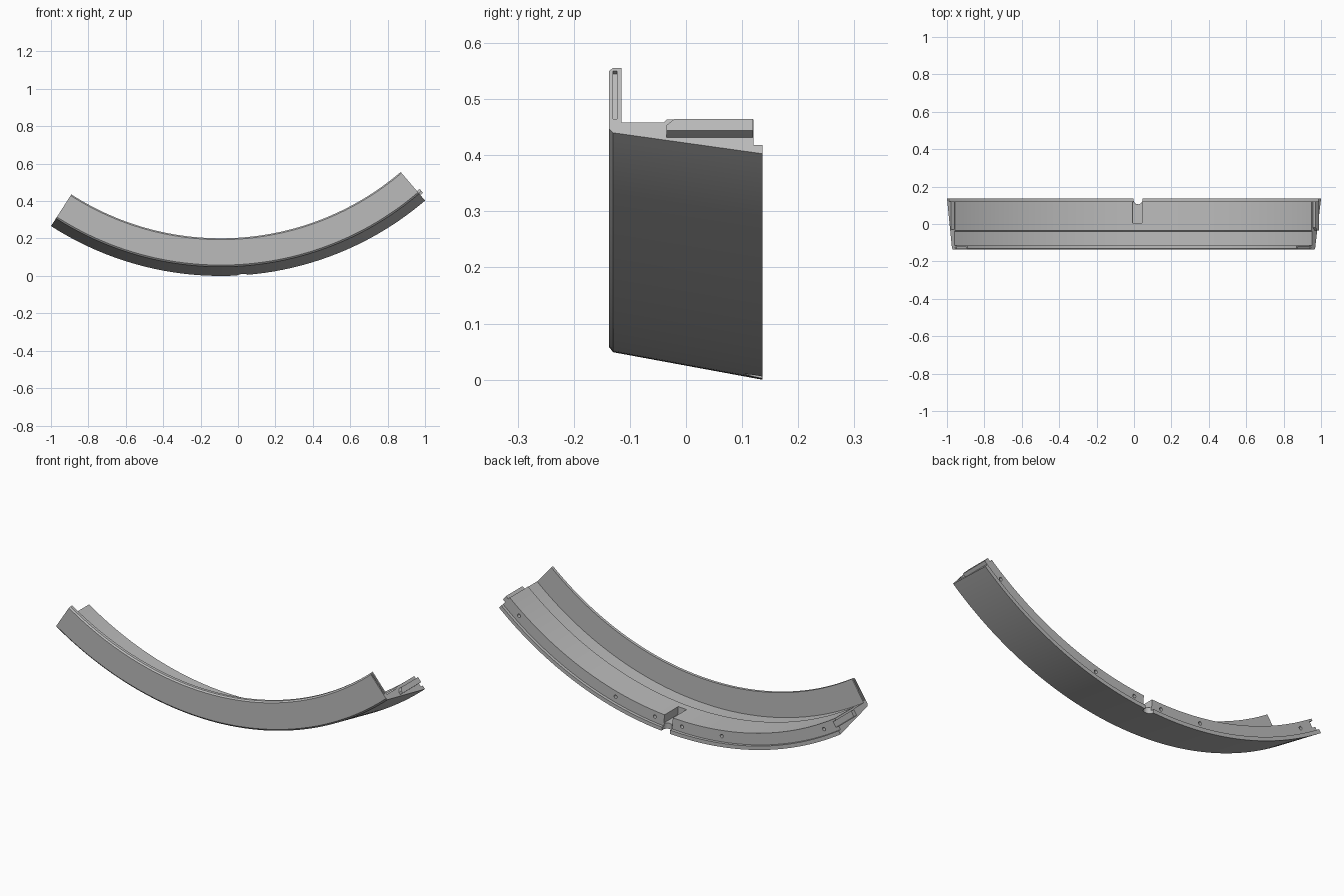
import bpy, bmesh, math
from mathutils import Matrix, Vector

if "Cube" in bpy.data.objects:
    bpy.data.objects.remove(bpy.data.objects["Cube"])

# Arc layout: the rim is revolved about a y-parallel axis
R, CX = 1.681, -0.0915
START, END = -32.7, 40.5
MID = (START + END) / 2

grey = bpy.data.materials.new("plain grey")
grey.use_nodes = True
colour = (0.5, 0.5, 0.5, 1)
grey.diffuse_color = colour
grey.node_tree.nodes["Principled BSDF"].inputs["Base Color"].default_value = colour


def point(y, r, deg):
    a = math.radians(deg)
    return Vector((CX + r * math.sin(a), y, R - r * math.cos(a)))


def finish(name, bm):
    bmesh.ops.recalc_face_normals(bm, faces=bm.faces)
    mesh = bpy.data.meshes.new(name)
    bm.to_mesh(mesh)
    bm.free()
    ob = bpy.data.objects.new(name, mesh)
    bpy.context.collection.objects.link(ob)
    mesh.materials.append(grey)
    return ob


def sweep(name, profile, a0, a1, steps):
    """Revolve a closed (y, radius) profile between two angles."""
    bm = bmesh.new()
    rings = [[bm.verts.new(point(y, r, a0 + (a1 - a0) * i / steps)) for y, r in profile]
             for i in range(steps + 1)]
    n = len(profile)
    for lo, hi in zip(rings, rings[1:]):
        for k in range(n):
            bm.faces.new((lo[k], lo[(k + 1) % n], hi[(k + 1) % n], hi[k]))
    bm.faces.new(rings[0])
    bm.faces.new(rings[-1])
    return finish(name, bm)


def block(name, y0, y1, r0, r1, a0, a1):
    return sweep(name, [(y0, r0), (y1, r0), (y1, r1), (y0, r1)], a0, a1, 2)


def rod(name, y, r, deg, radius, depth, radial=False):
    """Cylinder along y, or along the radius of the arc."""
    bm = bmesh.new()
    turn = Matrix.Rotation(-math.radians(deg), 4, 'Y')
    if not radial:
        turn = turn @ Matrix.Rotation(math.radians(90), 4, 'X')
    bmesh.ops.create_cone(bm, cap_ends=True, segments=24, radius1=radius, radius2=radius,
                          depth=depth, matrix=Matrix.Translation(point(y, r, deg)) @ turn)
    return finish(name, bm)


# Curved rim: front flange, stepped bed, rear lip and tapered outer wall
rim = sweep("curved_rim", [
    (-0.137, 1.487), (-0.13, 1.48), (-0.115, 1.48), (-0.115, 1.608),
    (-0.04, 1.608), (-0.034, 1.601), (0.12, 1.601), (0.12, 1.661),
    (0.136, 1.661), (0.136, R), (-0.13, 1.632), (-0.137, 1.623)], START, END, 96)

# Cutters: centre notch, drain opening, end slots, socket, screw holes
cutters = [
    block("notch_cutter", 0.005, 0.125, 1.55, 1.645, MID - 0.87, MID + 0.87),
    rod("opening_cutter", 0.13, 1.65, MID, 0.025, 0.2, True),
    block("socket_cutter", -0.03, 0.15, 1.612, 1.643, START - 1, START + 0.7),
]
for a, b in ((START - 1, START + 0.3), (END - 0.3, END + 1)):
    cutters.append(block("slot_cutter", -0.13, -0.123, 1.487, 1.6, a, b))
for offset in (2.8, 11, 33.3):
    for side in (-1, 1):
        cutters.append(rod("hole_cutter", 0.12, 1.631, MID + side * offset, 0.009, 0.06))

bpy.context.view_layer.objects.active = rim
for c in cutters:
    c.hide_render = True
    mod = rim.modifiers.new("cut", 'BOOLEAN')
    mod.operation = 'DIFFERENCE'
    mod.solver = 'EXACT'
    mod.object = c
    bpy.ops.object.modifier_apply(modifier=mod.name)
    bpy.data.objects.remove(c)

# Joining tongue on the left end
tongue = sweep("end_tongue", [(-0.02, 1.615), (0.119, 1.615), (0.119, 1.643),
                              (-0.035, 1.643), (-0.035, 1.63)], END - 0.3, END + 0.65, 2)

bpy.ops.object.select_all(action='DESELECT')
for ob in (rim, tongue):
    ob.select_set(True)
bpy.ops.object.shade_smooth_by_angle(angle=math.radians(25))
